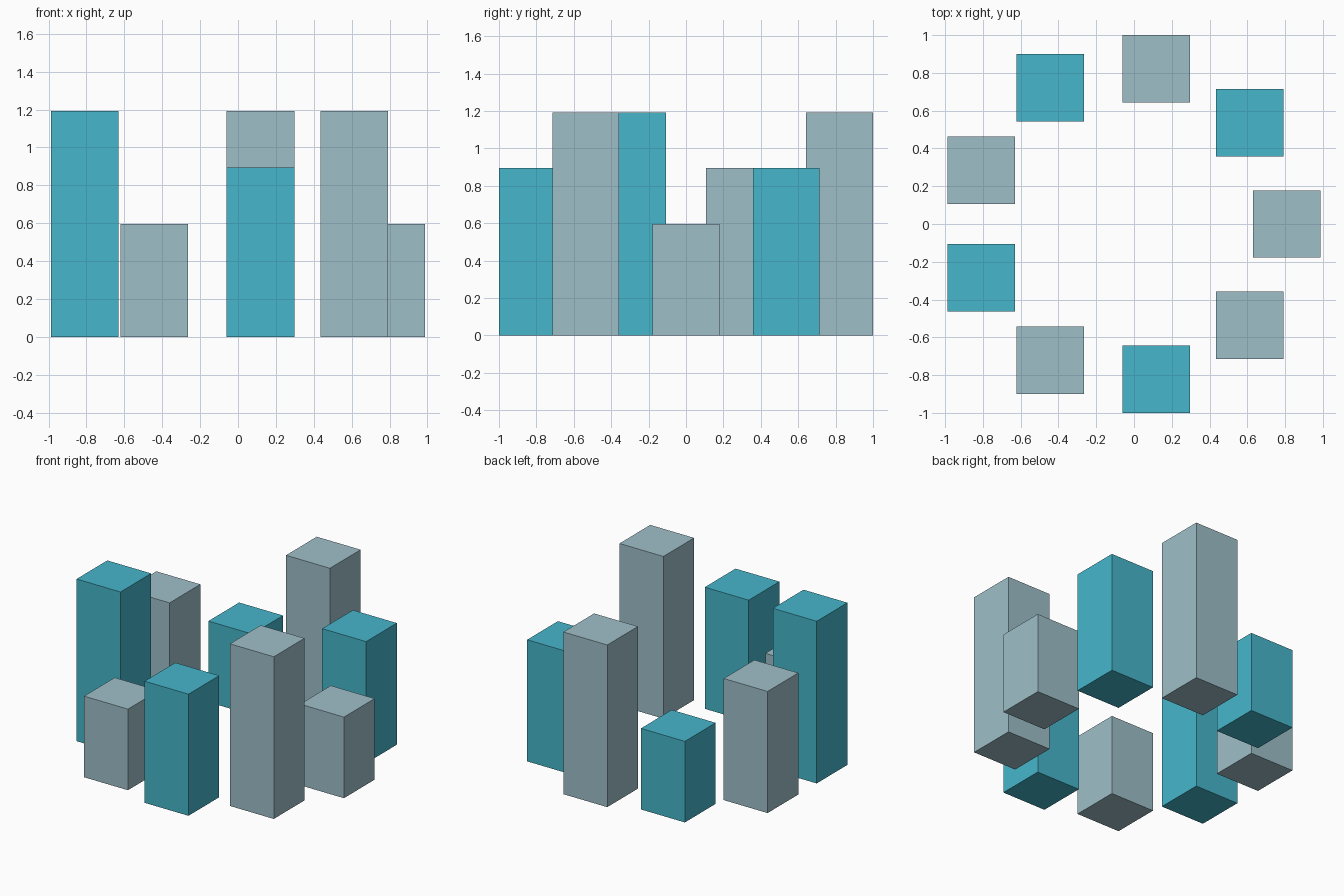
import bpy
from math import cos, sin, radians

cube = bpy.data.objects.get("Cube")
if cube:
    bpy.data.objects.remove(cube, do_unlink=True)


def make_material(name, colour):
    mat = bpy.data.materials.new(name)
    mat.use_nodes = True
    mat.diffuse_color = colour
    bsdf = next(n for n in mat.node_tree.nodes if n.type == 'BSDF_PRINCIPLED')
    bsdf.inputs["Base Color"].default_value = colour
    return mat


materials = [
    make_material("pale_blue_grey", (0.347, 0.521, 0.584, 1)),
    make_material("teal", (0.061, 0.468, 0.597, 1)),
]

COUNT = 9
RADIUS = 0.834
WIDTH = 0.357
HEIGHT_STEP = 0.298
CENTRE_X = -0.026

# Ring of square pillars: three repeating heights, alternating colours
for i in range(COUNT):
    angle = radians(i * 360 / COUNT)
    height = HEIGHT_STEP * (2 + i % 3)
    bpy.ops.mesh.primitive_cube_add(
        size=1,
        location=(CENTRE_X + RADIUS * cos(angle), RADIUS * sin(angle), height / 2))
    pillar = bpy.context.object
    pillar.name = f"pillar_{i + 1}"
    pillar.scale = (WIDTH, WIDTH, height)
    pillar.data.materials.append(materials[i % 2])
